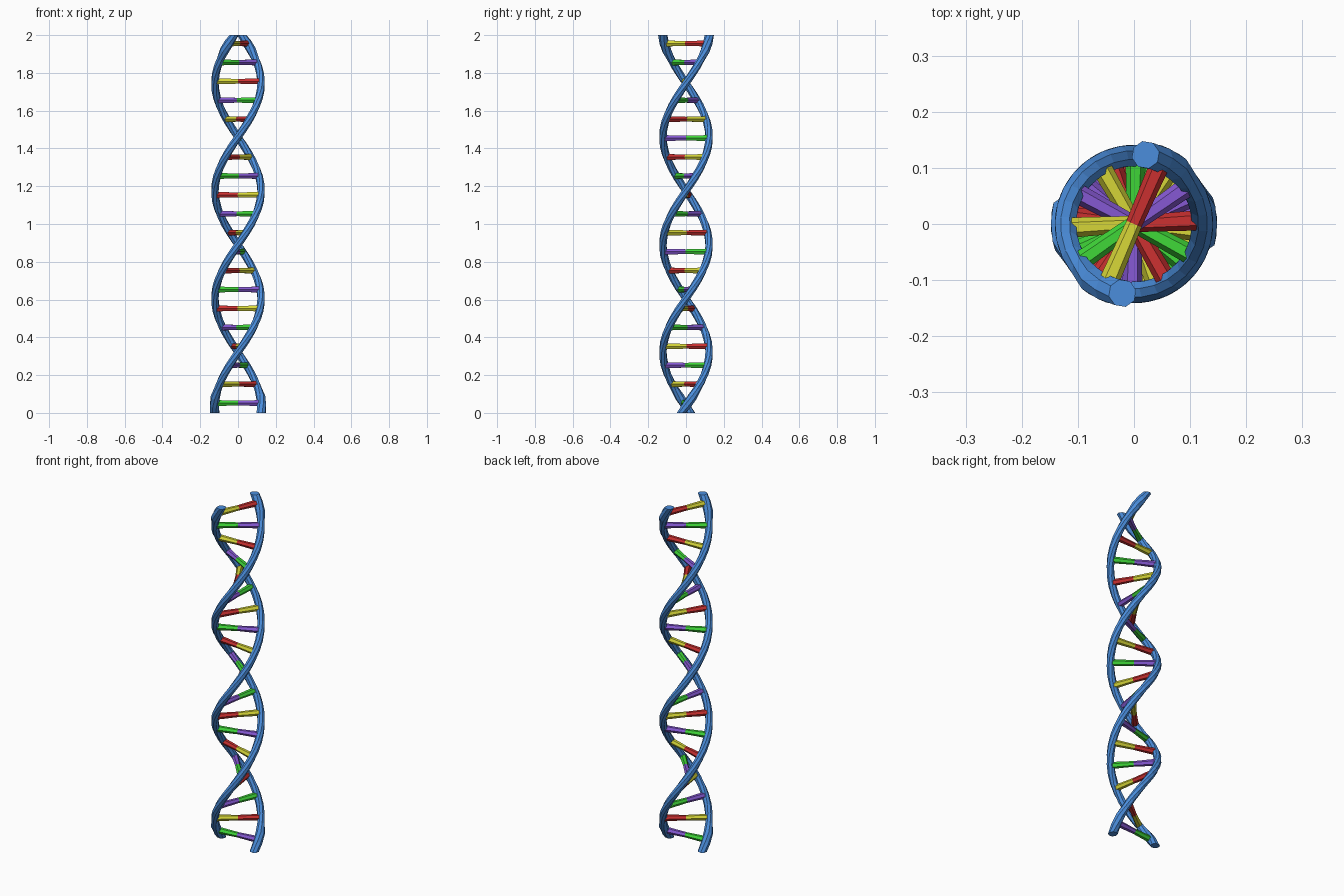
import bpy, bmesh, math
from mathutils import Vector

if "Cube" in bpy.data.objects:
    bpy.data.objects.remove(bpy.data.objects["Cube"], do_unlink=True)

HEIGHT = 2.0
HALF_TURN = 0.57      # height of half a turn
START = 0.035         # height where the first strand crosses the x axis
UP = Vector((0, 0, 1))


def material(name, rgb):
    m = bpy.data.materials.new(name)
    m.use_nodes = True
    m.diffuse_color = (*rgb, 1)
    m.node_tree.nodes["Principled BSDF"].inputs["Base Color"].default_value = (*rgb, 1)
    return m


blue = material("strand blue", (0.07, 0.27, 0.72))
red = material("rung red", (0.6, 0.03, 0.03))
yellow = material("rung yellow", (0.68, 0.68, 0.04))
green = material("rung green", (0.05, 0.68, 0.04))
purple = material("rung purple", (0.24, 0.1, 0.66))


def angle(z):
    return math.pi * (z - START) / HALF_TURN


def outward(a):
    return Vector((math.cos(a), math.sin(a), 0))


def ring(centre, u, v, sides, phase=0.5):
    """Regular polygon of points in the plane of u and v."""
    turns = [2 * math.pi * (k + phase) / sides for k in range(sides)]
    return [centre + u * math.cos(t) + v * math.sin(t) for t in turns]


def loft(name, rings, mat):
    """Closed tube through a list of rings."""
    bm = bmesh.new()
    loops = [[bm.verts.new(p) for p in r] for r in rings]
    n = len(loops[0])
    for a, b in zip(loops, loops[1:]):
        for k in range(n):
            j = (k + 1) % n
            bm.faces.new((a[k], a[j], b[j], b[k]))
    bm.faces.new(loops[0][::-1])
    bm.faces.new(loops[-1])
    bmesh.ops.recalc_face_normals(bm, faces=bm.faces)
    mesh = bpy.data.meshes.new(name)
    bm.to_mesh(mesh)
    bm.free()
    mesh.materials.append(mat)
    obj = bpy.data.objects.new(name, mesh)
    bpy.context.collection.objects.link(obj)
    return obj


# Two winding strands, with thicker level-cut ends
def strand(name, offset):
    rings = []
    steps = 48
    for i in range(steps + 1):
        z = HEIGHT * i / steps
        a = angle(z) + offset
        end = min(z, HEIGHT - z) < 0.09
        cut = i in (0, steps)
        out = outward(a)
        radius = 0.125 if end else 0.122
        thick = 0.025 if end else 0.0205
        along = outward(a + math.pi / 2) * radius * math.pi / HALF_TURN + UP
        side = UP.cross(out) if cut else along.normalized().cross(out)
        rings.append(ring(out * radius + UP * z, out * thick, side * thick, 8))
    loft(name, rings, blue)


strand("first_strand", 0)
strand("second_strand", math.pi)


# Rungs: two coloured halves meeting at the axis, slightly flared outward
def half_rung(name, z, direction, mat):
    side = UP.cross(direction)
    rings = [ring(direction * d + UP * z, side * r, UP * r, 6, 0)
             for d, r in ((0, 0.0145), (0.113, 0.018))]
    loft(name, rings, mat)


for i in range(20):
    z = 0.052 + 0.1002 * i
    if i % 2:
        pair = (red, yellow) if i < 9 else (yellow, red)
    else:
        pair = (purple, green) if i % 4 == 0 else (green, purple)
    out = outward(angle(z))
    half_rung(f"rung_{i + 1}_first_half", z, out, pair[0])
    half_rung(f"rung_{i + 1}_second_half", z, -out, pair[1])
